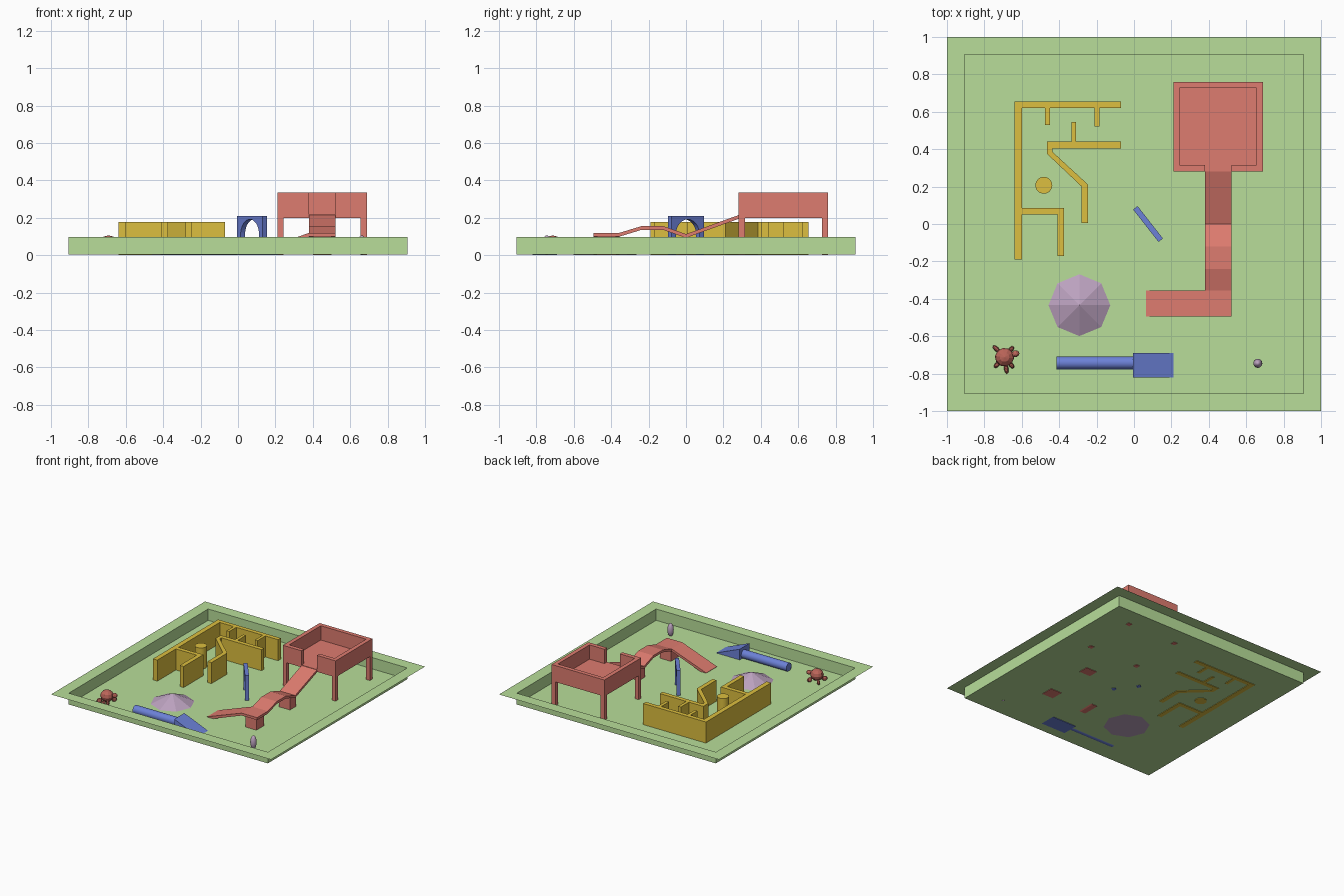
import bpy, bmesh, math
from mathutils import Matrix, Vector

if "Cube" in bpy.data.objects:
    bpy.data.objects.remove(bpy.data.objects["Cube"])


def material(name, rgb):
    m = bpy.data.materials.new(name)
    m.diffuse_color = (*rgb, 1)
    m.use_nodes = True
    m.node_tree.nodes["Principled BSDF"].inputs["Base Color"].default_value = m.diffuse_color
    return m


GREEN = material("green", (0.48, 0.73, 0.32))
YELLOW = material("yellow", (0.72, 0.52, 0.05))
RED = material("red", (0.73, 0.20, 0.16))
BLUE = material("blue", (0.15, 0.22, 0.68))
PURPLE = material("purple", (0.50, 0.36, 0.52))
BROWN = material("brown_red", (0.50, 0.13, 0.10))


def finish(name, bm, mat, smooth=False, matrix=None):
    if matrix:
        bm.transform(matrix)
    bmesh.ops.recalc_face_normals(bm, faces=bm.faces)
    me = bpy.data.meshes.new(name)
    bm.to_mesh(me)
    bm.free()
    me.materials.append(mat)
    ob = bpy.data.objects.new(name, me)
    bpy.context.collection.objects.link(ob)
    if smooth:
        bpy.ops.object.select_all(action='DESELECT')
        ob.select_set(True)
        bpy.context.view_layer.objects.active = ob
        bpy.ops.object.shade_smooth_by_angle(angle=math.radians(35))
    return ob


def prism(name, pts, depth, mat, matrix=None):
    """Extrude a 2D outline along local z."""
    bm = bmesh.new()
    f = bm.faces.new([bm.verts.new((x, y, 0)) for x, y in pts])
    r = bmesh.ops.extrude_face_region(bm, geom=[f])
    vs = [v for v in r['geom'] if isinstance(v, bmesh.types.BMVert)]
    bmesh.ops.translate(bm, verts=vs, vec=(0, 0, depth))
    return finish(name, bm, mat, matrix=matrix)


def box(name, x0, x1, y0, y1, z0, z1, mat):
    return prism(name, [(x0, y0), (x1, y0), (x1, y1), (x0, y1)], z1 - z0, mat,
                 Matrix.Translation((0, 0, z0)))


def cone(name, r1, r2, h, n, mat, matrix, smooth=False):
    bm = bmesh.new()
    bmesh.ops.create_cone(bm, cap_ends=True, segments=n, radius1=r1, radius2=r2, depth=h)
    return finish(name, bm, mat, smooth, matrix)


def ellipsoid(name, loc, size, mat, rot=0, n=(10, 6), smooth=False):
    bm = bmesh.new()
    bmesh.ops.create_uvsphere(bm, u_segments=n[0], v_segments=n[1], radius=1)
    m = Matrix.Translation(loc) @ Matrix.Rotation(rot, 4, 'Z') @ Matrix.Diagonal((*size, 1))
    return finish(name, bm, mat, smooth, m)


# Tray: thin floor, upright sides and flat rim
bm = bmesh.new()
rings = [[bm.verts.new((sx * s, sy * s, z)) for sx, sy in ((-1, -1), (1, -1), (1, 1), (-1, 1))]
         for s, z in ((0.905, 0.004), (0.905, 0.097), (1, 0.097))]
bm.faces.new(rings[0])
for a, b in zip(rings, rings[1:]):
    for i in range(4):
        j = (i + 1) % 4
        bm.faces.new((a[i], a[j], b[j], b[i]))
finish("tray", bm, GREEN)

# Maze walls
H = 0.177
for i, (x0, x1, y0, y1) in enumerate([
        (-0.64, -0.60, -0.19, 0.655), (-0.60, -0.07, 0.62, 0.655),
        (-0.475, -0.45, 0.53, 0.62), (-0.21, -0.185, 0.52, 0.62),
        (-0.335, -0.31, 0.44, 0.545), (-0.60, -0.41, 0.05, 0.085),
        (-0.41, -0.375, -0.17, 0.085)]):
    box(f"maze_wall_{i}", x0, x1, y0, y1, 0, H, YELLOW)
prism("maze_bent_wall", [(-0.07, 0.405), (-0.07, 0.44), (-0.465, 0.44), (-0.465, 0.375),
                         (-0.28, 0.2), (-0.28, 0.005), (-0.245, 0.005), (-0.245, 0.21),
                         (-0.435, 0.385), (-0.435, 0.405)], H, YELLOW)
cone("maze_post", 0.045, 0.045, H, 32, YELLOW, Matrix.Translation((-0.482, 0.207, H / 2)), True)

# Arch panel, turned on the floor
arch = [(-0.11, 0), (-0.08, 0)]
arch += [(-0.08 * math.cos(math.pi * i / 20), 0.11 + 0.082 * math.sin(math.pi * i / 20))
         for i in range(21)]
arch += [(0.08, 0), (0.11, 0), (0.11, 0.21), (-0.11, 0.21)]
prism("arch_panel", arch, 0.03, BLUE,
      Matrix.Translation((0.075, 0, 0)) @ Matrix.Rotation(math.radians(-52), 4, 'Z')
      @ Matrix.Rotation(math.pi / 2, 4, 'X') @ Matrix.Translation((0, 0, -0.015)))

# Raised deck with walls, entrance gap and legs
X0, X1, Y0, Y1, W = 0.21, 0.69, 0.282, 0.76, 0.034
prism("deck_floor", [(X0, Y0), (X1, Y0), (X1, Y1), (X0, Y1)], 0.018, RED,
      Matrix.Translation((0, 0, 0.2)))
prism("deck_walls", [(0.38, Y0), (0.38, Y0 + W), (X0 + W, Y0 + W), (X0 + W, Y1 - W),
                     (X1 - W, Y1 - W), (X1 - W, Y0 + W), (0.52, Y0 + W), (0.52, Y0),
                     (X1, Y0), (X1, Y1), (X0, Y1), (X0, Y0)], 0.117, RED,
      Matrix.Translation((0, 0, 0.218)))
for x in (X0, X1 - W):
    for y in (Y0, Y1 - W):
        box("deck_leg", x, x + W, y, y + W, 0, 0.2, RED)

# Bent ramp, corner landing and lower ramp
T = 0.02
path = [(0.285, 0.216), (0.0, 0.113), (-0.12, 0.155), (-0.24, 0.155), (-0.355, 0.12)]
along_x = Matrix(((0, 0, 1, 0.38), (1, 0, 0, 0), (0, 1, 0, 0), (0, 0, 0, 1)))
prism("long_ramp", path + [(y, z - T) for y, z in reversed(path)], 0.14, RED, along_x)
path = [(0.52, 0.12), (0.38, 0.12), (0.065, 0.006)]
along_y = Matrix(((1, 0, 0, 0), (0, 0, 1, -0.495), (0, 1, 0, 0), (0, 0, 0, 1)))
prism("landing_and_low_ramp", path + [(0.065, 0), (0.11, 0), (0.38, 0.1), (0.52, 0.1)],
      0.14, RED, along_y)
box("landing_support", 0.40, 0.50, -0.475, -0.375, 0, 0.1, RED)
box("ramp_support", 0.40, 0.50, -0.04, 0.04, 0, 0.095, RED)

# Lying pipe with wedge
cone("pipe", 0.034, 0.034, 0.41, 32, BLUE,
     Matrix.Translation((-0.21, -0.743, 0.034)) @ Matrix.Rotation(math.pi / 2, 4, 'Y'), True)
prism("wedge", [(-0.005, 0), (0.22, 0), (-0.005, 0.092)], 0.13, BLUE,
      Matrix(((1, 0, 0, 0), (0, 0, 1, -0.82), (0, 1, 0, 0), (0, 0, 0, 1))))

# Low eight-sided mound and egg
cone("mound", 0.174, 0, 0.08, 8, PURPLE, Matrix.Translation((-0.292, -0.434, 0.04)))
ellipsoid("egg", (0.662, -0.745, 0.053), (0.024, 0.024, 0.053), PURPLE, n=(24, 16), smooth=True)

# Small shelled animal: shell, belly, head, feet, tail
C = Vector((-0.692, -0.712, 0))
ellipsoid("shell", C + Vector((0, 0, 0.06)), (0.052, 0.05, 0.046), BROWN, 0.2)
ellipsoid("belly", C + Vector((0, 0, 0.042)), (0.048, 0.046, 0.02), BROWN, 0.2)
ellipsoid("head", C + Vector((0.058, 0.018, 0.07)), (0.022, 0.018, 0.018), BROWN, 0.3)
for i, (deg, d, l) in enumerate([(50, 0.056, 0.02), (135, 0.062, 0.028),
                                 (225, 0.058, 0.022), (310, 0.056, 0.022), (278, 0.062, 0.03)]):
    a = math.radians(deg)
    ellipsoid(f"limb_{i}", C + Vector((d * math.cos(a), d * math.sin(a), 0.024)),
              (l, 0.013, 0.02), BROWN, a, n=(8, 5))
